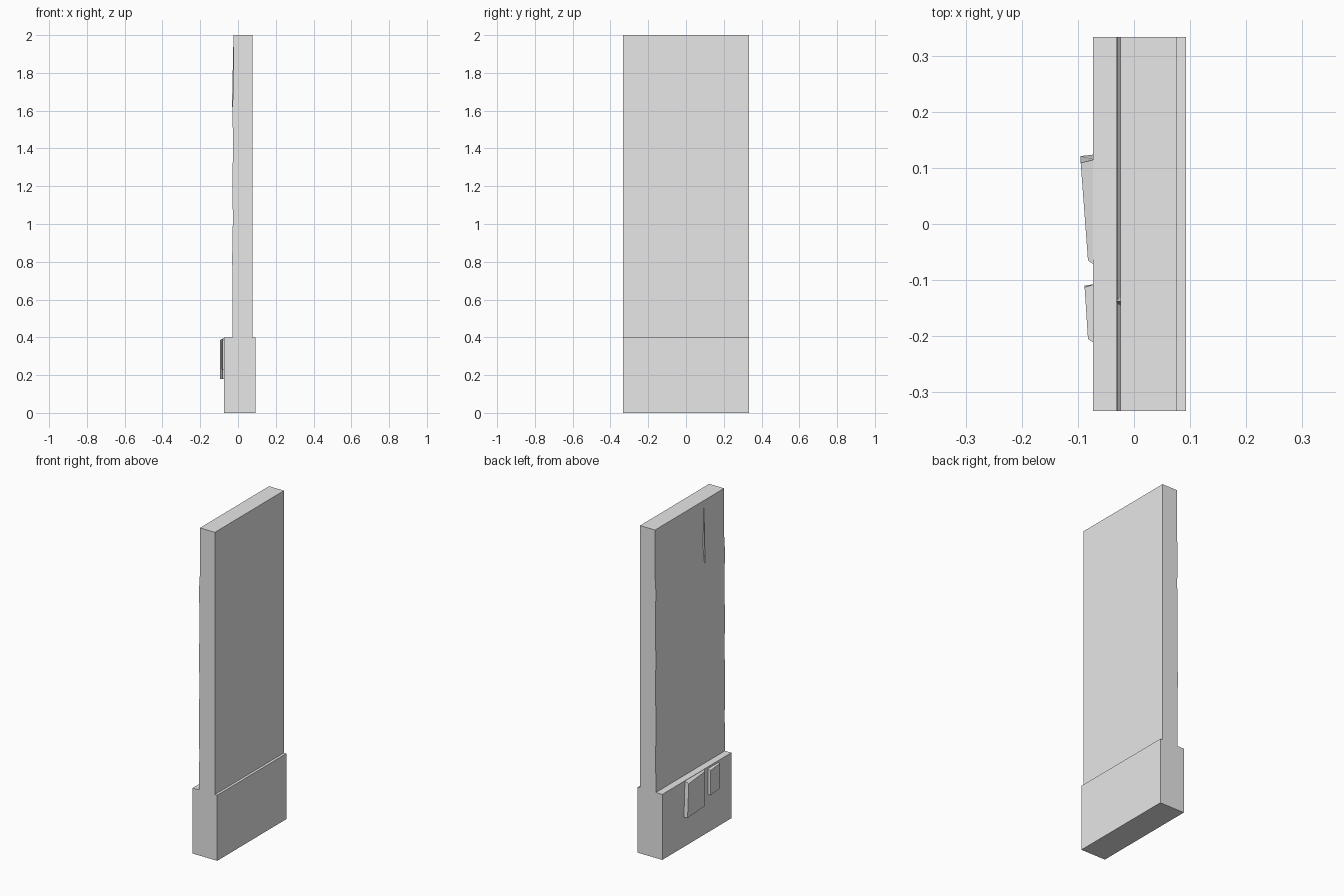
import bpy
import bmesh

cube = bpy.data.objects.get("Cube")
if cube:
    bpy.data.objects.remove(cube, do_unlink=True)

stone = bpy.data.materials.new("pale_grey")
stone.use_nodes = True
grey = (0.8, 0.8, 0.8, 1)
stone.diffuse_color = grey
stone.node_tree.nodes["Principled BSDF"].inputs["Base Color"].default_value = grey

HALF_DEPTH = 0.333


def loft(name, ring_a, ring_b):
    """Solid between two matching rings of points, with capped ends."""
    bm = bmesh.new()
    a = [bm.verts.new(p) for p in ring_a]
    b = [bm.verts.new(p) for p in ring_b]
    n = len(a)
    bm.faces.new(a)
    bm.faces.new(b[::-1])
    for i in range(n):
        j = (i + 1) % n
        bm.faces.new((a[j], a[i], b[i], b[j]))
    bmesh.ops.recalc_face_normals(bm, faces=bm.faces)
    mesh = bpy.data.meshes.new(name)
    bm.to_mesh(mesh)
    bm.free()
    mesh.materials.append(stone)
    obj = bpy.data.objects.new(name, mesh)
    bpy.context.collection.objects.link(obj)
    return obj


def extrude_profile(name, profile):
    """Extrude an (x, z) profile through the full depth."""
    return loft(name, [(x, -HALF_DEPTH, z) for x, z in profile],
                [(x, HALF_DEPTH, z) for x, z in profile])


# Base block
extrude_profile("base_block", [(-0.073, 0), (0.093, 0), (0.093, 0.4), (-0.073, 0.4)])

# Tall slab, with shallow ridges on one broad side
ridges = [(-0.024, 2), (-0.024, 1.72), (-0.03, 1.62), (-0.026, 1.42), (-0.03, 1.21),
          (-0.027, 1.03), (-0.031, 0.82), (-0.028, 0.62), (-0.03, 0.4)]
extrude_profile("tall_slab", [(0.077, 0.4), (0.077, 2)] + ridges)

# Slim tapering rib on the upper slab
loft("slab_rib",
     [(-0.02, -0.155, 1.62), (-0.032, -0.138, 1.62), (-0.02, -0.12, 1.62)],
     [(-0.022, -0.139, 1.99), (-0.024, -0.138, 1.99), (-0.022, -0.137, 1.99)])


def plaque(name, back, front):
    """Tilted plate on the base; rings hold (x, y, z) corners."""
    loft(name, back, front)


plaque("large_plaque",
       [(-0.07, 0.124, 0.18), (-0.07, 0.115, 0.4), (-0.07, -0.073, 0.4), (-0.07, -0.07, 0.18)],
       [(-0.095, 0.121, 0.18), (-0.095, 0.109, 0.385), (-0.082, -0.065, 0.39), (-0.082, -0.064, 0.18)])
plaque("small_plaque",
       [(-0.07, -0.107, 0.23), (-0.07, -0.107, 0.39), (-0.07, -0.213, 0.39), (-0.07, -0.21, 0.23)],
       [(-0.088, -0.11, 0.23), (-0.088, -0.113, 0.38), (-0.082, -0.205, 0.385), (-0.082, -0.204, 0.23)])
